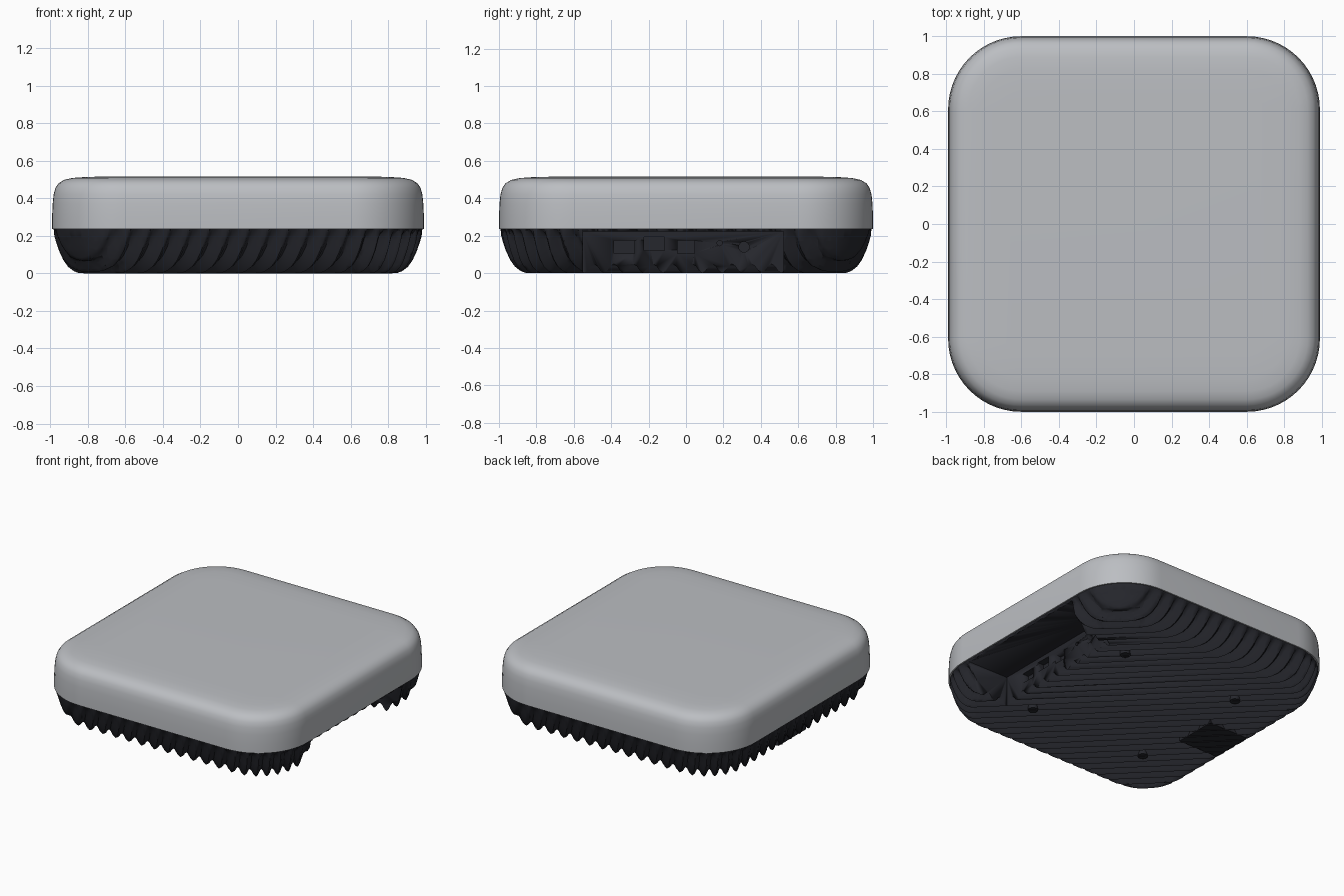
import bpy, bmesh, math
from mathutils import Vector

if "Cube" in bpy.data.objects:
    bpy.data.objects.remove(bpy.data.objects["Cube"])

HX, HY, R = 0.99, 1.0, 0.39        # half sizes and corner radius of the outline


def material(name, rgb):
    m = bpy.data.materials.new(name)
    m.diffuse_color = (*rgb, 1)
    m.use_nodes = True
    m.node_tree.nodes["Principled BSDF"].inputs["Base Color"].default_value = m.diffuse_color
    return m


GREY = material("light grey", (0.50, 0.515, 0.54))
DARK = material("dark charcoal", (0.019, 0.020, 0.026))


def outline(inset, z, n=14):
    """Rounded-square loop of points at height z."""
    r = R - inset
    pts = []
    for k, (sx, sy) in enumerate([(1, 1), (-1, 1), (-1, -1), (1, -1)]):
        for i in range(n + 1):
            a = math.pi / 2 * (k + i / n)
            pts.append(Vector((sx * (HX - R) + r * math.cos(a),
                               sy * (HY - R) + r * math.sin(a), z)))
    return pts


def loft(profile):
    """Closed solid through stacked outlines (inset, z), listed bottom to top."""
    bm = bmesh.new()
    rings = [[bm.verts.new(p) for p in outline(i, z)] for i, z in profile]
    n = len(rings[0])
    for a, b in zip(rings, rings[1:]):
        for i in range(n):
            j = (i + 1) % n
            bm.faces.new((a[i], a[j], b[j], b[i]))
    bm.faces.new(rings[0][::-1])
    bm.faces.new(rings[-1])
    bm.normal_update()
    return bm


def finish(bm, name, mat, angle=40):
    me = bpy.data.meshes.new(name)
    bm.to_mesh(me)
    bm.free()
    ob = bpy.data.objects.new(name, me)
    bpy.context.collection.objects.link(ob)
    me.materials.append(mat)
    bpy.ops.object.select_all(action='DESELECT')
    ob.select_set(True)
    bpy.context.view_layer.objects.active = ob
    bpy.ops.object.shade_smooth_by_angle(angle=math.radians(angle))
    return ob


def box(name, lo, hi, mat):
    bm = bmesh.new()
    bmesh.ops.create_cube(bm, size=1)
    for v in bm.verts:
        v.co = Vector([l + (h - l) * (c + 0.5) for l, h, c in zip(lo, hi, v.co)])
    return finish(bm, name, mat)


def cylinder(name, centre, r, depth, mat, axis='Z'):
    bm = bmesh.new()
    bmesh.ops.create_cone(bm, cap_ends=True, segments=20, radius1=r, radius2=r, depth=depth)
    for v in bm.verts:
        co = v.co.copy()
        v.co = Vector(centre) + (Vector((co.z, co.x, co.y)) if axis == 'X' else co)
    return finish(bm, name, mat)


def cut(ob, cutter):
    m = ob.modifiers.new("cut", 'BOOLEAN')
    m.operation, m.object, m.solver = 'DIFFERENCE', cutter, 'EXACT'
    bpy.ops.object.select_all(action='DESELECT')
    ob.select_set(True)
    bpy.context.view_layer.objects.active = ob
    bpy.ops.object.modifier_apply(modifier=m.name)
    bpy.data.objects.remove(cutter)


# Upper shell: softly rounded lid
finish(loft([(0.0, 0.237), (0.0, 0.30), (0.003, 0.37), (0.008, 0.42), (0.018, 0.455),
             (0.035, 0.48), (0.065, 0.498), (0.11, 0.508), (0.18, 0.513), (0.30, 0.516)]),
       "upper_shell", GREY)

# Lower base: bowl with diagonal cooling ribs pressed into it
bm = loft([(0.17, 0.0), (0.14, 0.002), (0.115, 0.012), (0.085, 0.035), (0.06, 0.07),
           (0.037, 0.12), (0.02, 0.17), (0.012, 0.20), (0.008, 0.24)])
D = Vector((1, 1, 0)).normalized()
PERIOD, STEPS, DEPTH = 0.0745, 6, 0.05
for k in range(-18 * STEPS, 18 * STEPS + 1):
    bmesh.ops.bisect_plane(bm, geom=bm.verts[:] + bm.edges[:] + bm.faces[:], dist=1e-5,
                           plane_co=D * (k * PERIOD / STEPS), plane_no=D)
bm.normal_update()
shift = {}
for v in bm.verts:
    groove = 0.5 - 0.5 * math.cos(2 * math.pi * v.co.dot(D) / PERIOD)
    w = max(0, min(1, (0.24 - v.co.z) / 0.05))
    n = v.normal if v.co.z > 1e-4 else Vector((0, 0, -1))
    shift[v] = -(n - D * n.dot(D)) * groove * w * DEPTH
for v, s in shift.items():
    v.co += s
bmesh.ops.triangulate(bm, faces=bm.faces[:])
base = finish(bm, "ribbed_base", DARK, 50)

# Connector bay on the right side, with its port openings
WALL = 0.65
cut(base, box("bay_cutter", (WALL, -0.55, -0.1), (1.2, 0.52, 0.222), DARK))
for y, z, w, h in [(-0.33, 0.14, 0.11, 0.07), (-0.17, 0.157, 0.11, 0.07), (0.0, 0.14, 0.09, 0.07)]:
    cut(base, box("port_cutter", (WALL - 0.05, y - w / 2, z - h / 2),
                  (WALL + 0.02, y + w / 2, z + h / 2), DARK))
for y, z, r in [(0.18, 0.16, 0.014), (0.31, 0.14, 0.028)]:
    cut(base, cylinder("jack_cutter", (WALL - 0.015, y, z), r, 0.07, DARK, 'X'))

# Smooth plate and screw bosses underneath
box("label_plate", (-0.86, -0.17, 0.004), (-0.54, 0.15, 0.06), DARK)
for sx in (-1, 1):
    for sy in (-1, 1):
        cylinder("screw_boss", (0.48 * sx, 0.48 * sy, 0.032), 0.035, 0.06, DARK)
